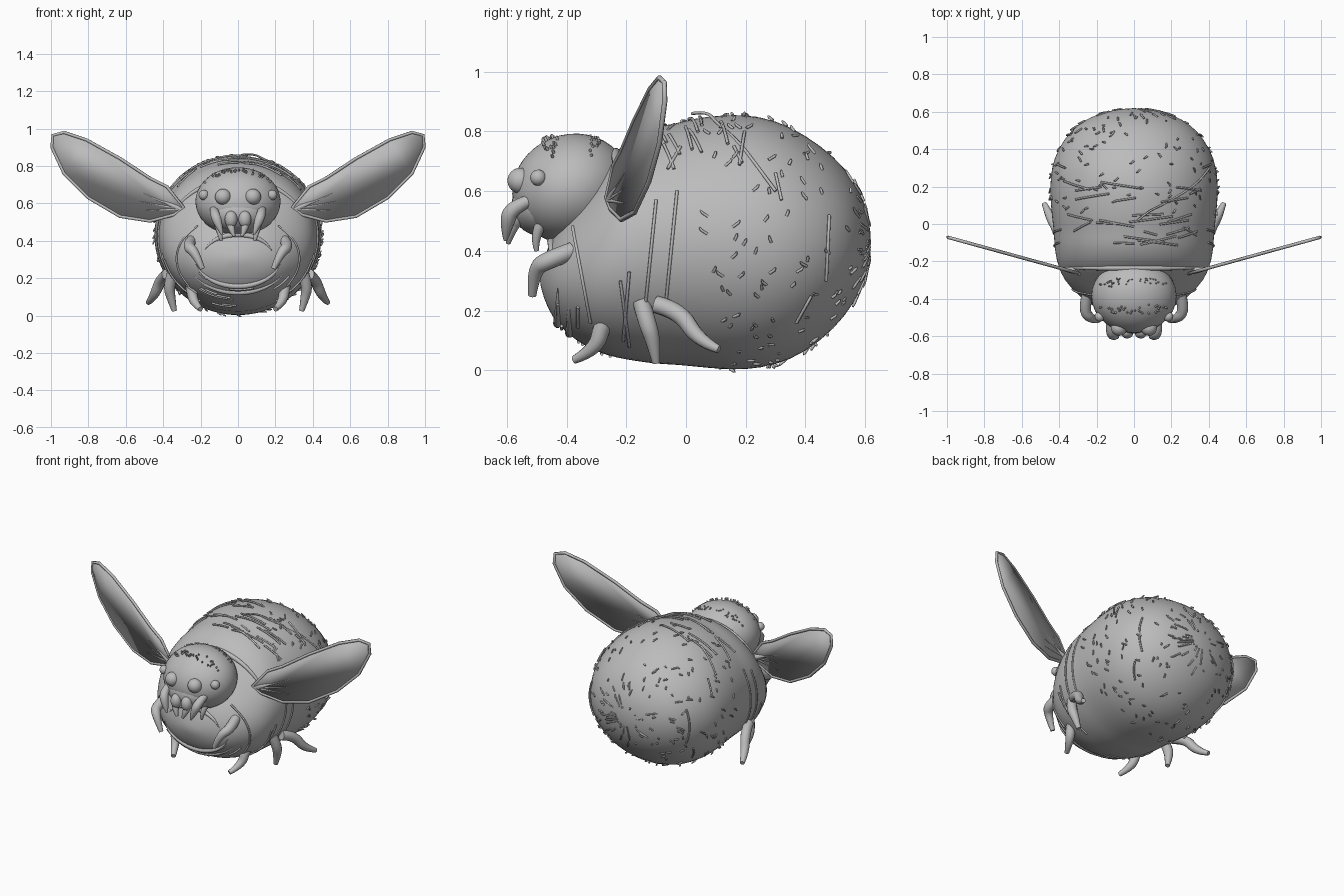
import bpy, bmesh, math, random
from mathutils import Vector

random.seed(4)
if "Cube" in bpy.data.objects:
    bpy.data.objects.remove(bpy.data.objects["Cube"])

grey = bpy.data.materials.new("clay grey")
grey.use_nodes = True
COLOUR = (0.5, 0.5, 0.5, 1)
grey.diffuse_color = COLOUR
grey.node_tree.nodes["Principled BSDF"].inputs["Base Color"].default_value = COLOUR


def finish(name, bm, levels=0):
    me = bpy.data.meshes.new(name)
    bmesh.ops.recalc_face_normals(bm, faces=bm.faces)
    for f in bm.faces:
        f.smooth = True
    bm.to_mesh(me)
    bm.free()
    me.materials.append(grey)
    ob = bpy.data.objects.new(name, me)
    bpy.context.collection.objects.link(ob)
    if levels:
        ob.modifiers.new("smooth", "SUBSURF").levels = levels
        ob.modifiers["smooth"].render_levels = levels
    return ob


def ball(name, centre, size, tilt=0):
    bm = bmesh.new()
    bmesh.ops.create_uvsphere(bm, u_segments=32, v_segments=20, radius=1)
    ob = finish(name, bm)
    ob.location, ob.scale = centre, size
    ob.rotation_euler.x = math.radians(tilt)
    return ob


def tubes(name, paths, radius, cyclic=False, kind="NURBS", sides=1):
    """One object of round tubes; every path is a list of (point, thickness)."""
    cu = bpy.data.curves.new(name, "CURVE")
    cu.dimensions = "3D"
    cu.bevel_depth, cu.bevel_resolution = radius, sides
    cu.use_fill_caps = True
    cu.resolution_u = 5
    for path in paths:
        sp = cu.splines.new(kind)
        sp.points.add(len(path) - 1)
        for p, (co, thick) in zip(sp.points, path):
            p.co, p.radius = (*co, 1), thick
        sp.use_cyclic_u = cyclic
        sp.use_smooth = True
        if kind == "NURBS":
            sp.order_u = 3
            sp.use_endpoint_u = not cyclic
    cu.materials.append(grey)
    ob = bpy.data.objects.new(name, cu)
    bpy.context.collection.objects.link(ob)
    return ob


def flip(path):
    return [((-c[0], c[1], c[2]), t) for c, t in path]


# Body rings: y, lowest z, highest z, half width
RINGS = [(-.485, .27, .34, .06), (-.465, .21, .41, .16), (-.43, .15, .48, .24),
         (-.37, .10, .56, .31), (-.3, .06, .64, .375), (-.23, .04, .745, .405),
         (-.17, .03, .79, .42), (-.1, .02, .82, .428), (-.04, .018, .825, .43),
         (.02, .012, .845, .438), (.12, .002, .856, .448), (.2, 0, .858, .45),
         (.3, .015, .84, .443), (.4, .058, .79, .41), (.5, .14, .715, .34),
         (.56, .22, .64, .26), (.6, .3, .56, .16), (.615, .37, .49, .07)]


def ring_at(y):
    y = min(max(y, RINGS[0][0]), RINGS[-1][0])
    for a, b in zip(RINGS, RINGS[1:]):
        if y <= b[0]:
            t = (y - a[0]) / (b[0] - a[0])
            return [p + (q - p) * t for p, q in zip(a, b)]


def on_body(y, angle, lift=0.0):
    y, low, high, half = ring_at(y)
    return Vector(((half + lift) * math.cos(angle), y,
                   (low + high) / 2 + ((high - low) / 2 + lift) * math.sin(angle)))


def on_side(y, z):
    _, low, high, _ = ring_at(y)
    s = (z - (low + high) / 2) / ((high - low) / 2)
    return on_body(y, math.asin(max(-1, min(1, s))), .002)


bm = bmesh.new()
N = 40
loops = [[bm.verts.new(on_body(r[0], math.tau * i / N)) for i in range(N)] for r in RINGS]
for a, b in zip(loops, loops[1:]):
    for i in range(N):
        bm.faces.new((a[i], a[(i + 1) % N], b[(i + 1) % N], b[i]))
for loop, y in ((loops[0], -.49), (loops[-1], .62)):
    tip = bm.verts.new((0, y, ring_at(y)[1] / 2 + ring_at(y)[2] / 2))
    for i in range(N):
        bm.faces.new((loop[i], loop[(i + 1) % N], tip))
finish("body", bm, 1)

# Head with eyes and mouthparts
HEAD, HEAD_SIZE = Vector((0, -.385, .61)), (.228, .2, .18)
ball("head", HEAD, HEAD_SIZE, 22)
ball("muzzle", (0, -.485, .55), (.15, .1, .1))
for side, s in (("left", 1), ("right", -1)):
    ball(side + "_front_eye", (s * .08, -.555, .635), (.043, .043, .043))
    ball(side + "_side_eye", (s * .183, -.495, .645), (.027, .027, .027))
    ball(side + "_jaw", (s * .037, -.578, .515), (.034, .034, .045))
    ball(side + "_brow", (s * .08, -.5, .675), (.05, .04, .03))
    fang = [((s * .13, -.52, .57), .8), ((s * .125, -.585, .545), 1.1),
            ((s * .105, -.6, .49), 1), ((s * .085, -.605, .435), .25)]
    inner = [((s * .04, -.56, .52), 1), ((s * .045, -.59, .48), 1),
             ((s * .02, -.595, .425), .3)]
    feeler = [((s * .11, -.48, .5), .8), ((s * .1, -.51, .45), .7), ((s * .09, -.5, .4), .3)]
    tubes(side + "_mouthparts", [fang, inner, feeler], .025, sides=3)

# Legs: four on each side
LEGS = {"arm": [(.25, -.38, .4), (.27, -.46, .37), (.23, -.51, .34), (.19, -.515, .25)],
        "front_leg": [(.26, -.24, .2), (.25, -.28, .16), (.24, -.3, .07), (.2, -.375, .035)],
        "middle_leg": [(.35, -.15, .23), (.37, -.13, .16), (.36, -.11, .1), (.34, -.1, .025)],
        "hind_leg": [(.38, -.1, .22), (.41, -.02, .2), (.45, .04, .1), (.48, .11, .07)]}
for name, pts in LEGS.items():
    path = [(p, t) for p, t in zip(pts, (1.1, 1.15, .95, .5))]
    tubes("left_" + name, [path], .027, sides=4)
    tubes("right_" + name, [flip(path)], .027, sides=4)

# Wings: thin leaf with a raised rim and veins
EDGE = [(.29, .58), (.38, .69), (.47, .735), (.63, .84), (.81, .94), (.93, .98), (.99, .965),
        (.995, .9), (.93, .76), (.8, .63), (.63, .53), (.47, .505), (.34, .54)]


def wing_point(x, z):
    return (x, -.265 + (x - .29) * .275, z)


for side, s in (("left", 1), ("right", -1)):
    bm = bmesh.new()
    outline = [wing_point(*p) for p in EDGE]
    bm.faces.new([bm.verts.new((s * x, y, z)) for x, y, z in outline])
    leaf = finish(side + "_wing", bm, 0)
    thick = leaf.modifiers.new("thickness", "SOLIDIFY")
    thick.thickness, thick.offset = .008, 0
    rim = [(p, 1) for p in outline]
    veins = [[(wing_point(.3, .57), 1.4), (wing_point(.5, .6 + k * .04), .8),
              (wing_point(.62, .64 + k * .08), .3)] for k in (-1, 0, 1)]
    root = [[((.25, -.24, .55), 5), (wing_point(.32, .575), 3.5), (wing_point(.4, .61), 1)]]
    if s < 0:
        rim, veins, root = flip(rim), [flip(v) for v in veins], [flip(v) for v in root]
    tubes(side + "_wing_rim", [rim], .009, cyclic=True, kind="POLY")
    tubes(side + "_wing_veins", veins + root, .006)

# Collar folds, chest folds and loose strands lying on the body
strands = []
for y, z0, z1, drift in ((-.03, .6, .2, -.04), (-.1, .57, .18, -.04), (-.38, .48, .16, .06),
                         (-.19, .33, .1, -.02), (-.22, .3, .08, .03), (.48, .52, .3, -.01),
                         (.42, .25, .16, -.05), (.3, .66, .57, .02)):
    path = [(on_side(y + drift * k / 6, z0 + (z1 - z0) * k / 6), 1) for k in range(7)]
    strands += [path, flip(path)]
loose = [(on_side(y, z), 1) for y, z in ((.3, .6), (.24, .68), (.18, .76), (.1, .83))]
strands.append(loose + [((.08, .07, .868), 1), ((.02, .02, .86), 1)])
for k in range(24):
    y, a = random.uniform(-.12, .22), random.uniform(.5, 2.2)
    span, drift = random.uniform(.15, .55), random.uniform(-.05, .05)
    strands.append([(on_body(y + drift * i / 5, a + span * i / 5, .001), 1) for i in range(6)])
for k in range(14):
    y, a = random.uniform(-.44, -.25), random.uniform(-2.7, -.9)
    span = random.uniform(.2, .6)
    strands.append([(on_body(y, a + span * i / 5, .001), 1) for i in range(6)])
tubes("body_strands", strands, .0055)
folds = [[(on_body(y, a0 + (a1 - a0) * i / 12, -.006), math.sin(math.pi * i / 12) + .1)
          for i in range(13)]
         for y, a0, a1 in ((-.235, .3, 2.84), (-.43, -2.9, -.25), (-.45, .3, 2.8), (-.39, -2.7, -.4))]
tubes("body_folds", folds, .014, sides=3)

# Short bristles on the rear of the body and the top of the head
bristles = []
for k in range(230):
    y, a = .62 - .55 * random.random() ** 1.3, random.uniform(0, math.tau)
    step = random.uniform(-.02, .02)
    bristles.append([(on_body(y, a, -.003), 1), (on_body(y + step, a + .03, .004), 1),
                     (on_body(y + step * 1.3, a + .05, .007), .6)])
for k in range(70):
    a, b = random.uniform(.1, 3.04), random.uniform(.4, 1.1)
    n = Vector((math.cos(a) * math.sin(b), math.cos(b) * random.choice((-.5, .5)), 0))
    n.z = math.sqrt(max(.05, 1 - n.length_squared))
    p = HEAD + Vector([c * r for c, r in zip(n, HEAD_SIZE)])
    bristles.append([(p - n * .01, 1), (p + n * .006, 1), (p + n * .012, .6)])
tubes("bristles", bristles, .005, kind="POLY")
